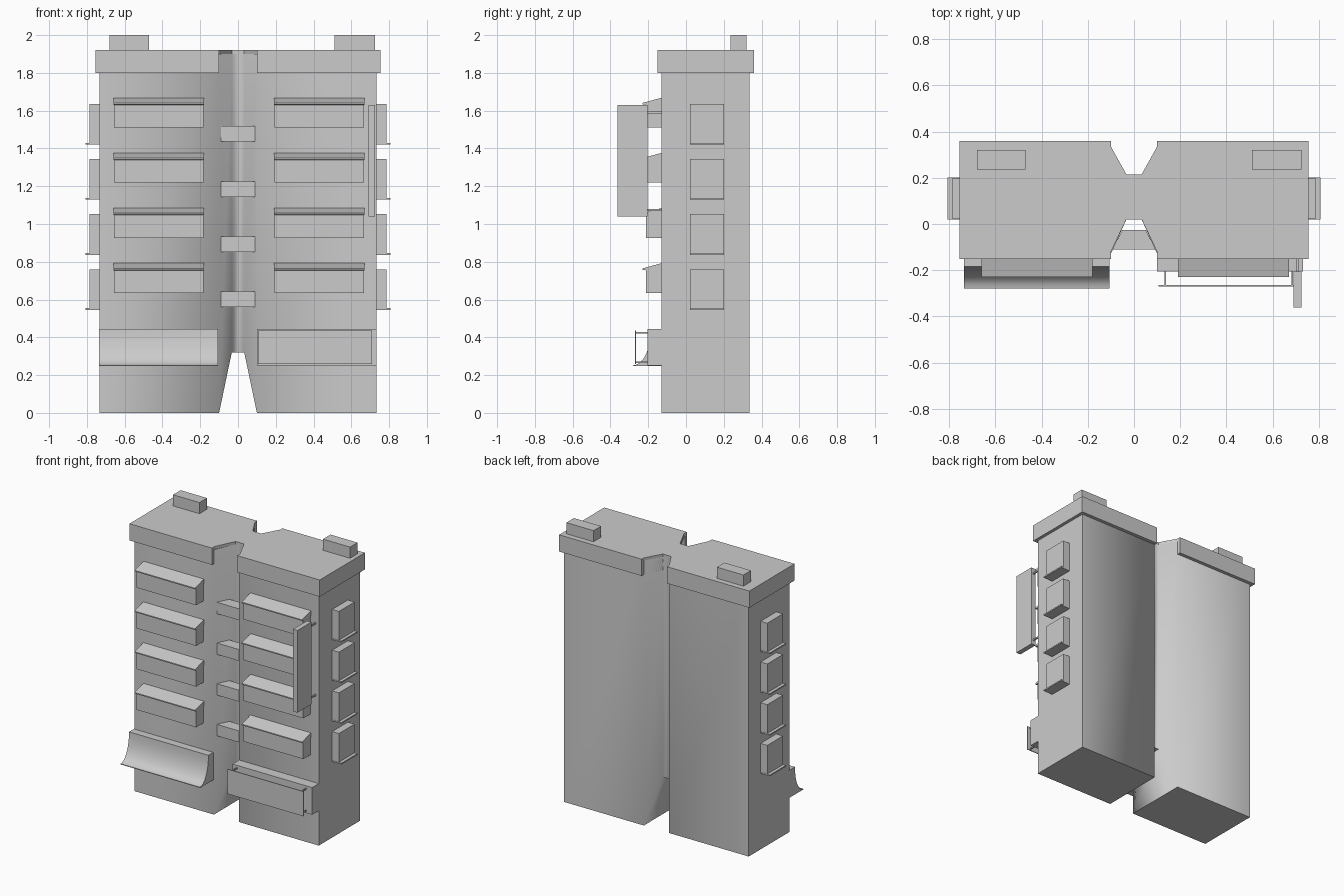
import bpy, bmesh, math

if "Cube" in bpy.data.objects:
    bpy.data.objects.remove(bpy.data.objects["Cube"])


def finish(name, bm, smooth=None):
    bmesh.ops.recalc_face_normals(bm, faces=bm.faces)
    mesh = bpy.data.meshes.new(name)
    bm.to_mesh(mesh)
    bm.free()
    ob = bpy.data.objects.new(name, mesh)
    bpy.context.collection.objects.link(ob)
    if smooth:
        bpy.ops.object.select_all(action='DESELECT')
        ob.select_set(True)
        bpy.context.view_layer.objects.active = ob
        bpy.ops.object.shade_smooth_by_angle(angle=math.radians(smooth))
    return ob


def box(name, x, y, z):
    bm = bmesh.new()
    bmesh.ops.create_cube(bm, size=1)
    for v in bm.verts:
        v.co = [a + (b - a) * (c + 0.5) for (a, b), c in zip((x, y, z), v.co)]
    return finish(name, bm)


def prism(name, pts, lo, hi, axis, smooth=None):
    # Extrude a 2D outline: axis 'z' takes (x, y) points, axis 'x' takes (y, z)
    place = (lambda p, t: (p[0], p[1], t)) if axis == 'z' else (lambda p, t: (t, p[0], p[1]))
    bm = bmesh.new()
    a = [bm.verts.new(place(p, lo)) for p in pts]
    b = [bm.verts.new(place(p, hi)) for p in pts]
    bm.faces.new(a)
    bm.faces.new(b)
    for i in range(len(pts)):
        j = (i + 1) % len(pts)
        bm.faces.new((a[i], a[j], b[j], b[i]))
    return finish(name, bm, smooth)


def mirrored(half):
    return half + [(-x, y) for x, y in reversed(half)]


# Tower body: two blocks joined by a neck, with a tapered passage at the base
W, N = 0.732, 0.033
outline = mirrored([(N, 0.02), (0.10, -0.13), (W, -0.13),
                    (W, 0.335), (0.10, 0.335), (N, 0.215)])
bm = bmesh.new()
low = [bm.verts.new((x, y, 0.32 if abs(x) < 0.05 else 0)) for x, y in outline]
top = [bm.verts.new((x, y, 1.9)) for x, y in outline]
bm.faces.new(top)
for i in range(12):
    j = (i + 1) % 12
    bm.faces.new((low[i], low[j], top[j], top[i]))
for quad in ((1, 2, 3, 4), (0, 1, 4, 5), (0, 5, 6, 11), (6, 7, 10, 11), (7, 8, 9, 10)):
    bm.faces.new([low[i] for i in quad])
finish("tower_body", bm, 70)

# Roof parapet following the notches
prism("roof_parapet", mirrored([(N, 0.02), (0.10, -0.12), (0.10, -0.152), (0.755, -0.152),
                                (0.755, 0.36), (0.10, 0.36), (0.10, 0.335), (N, 0.215)]),
      1.8, 1.92, 'z')
box("roof_vent_left", (-0.68, -0.47), (0.235, 0.32), (1.91, 2.0))
box("roof_vent_right", (0.51, 0.725), (0.235, 0.32), (1.91, 2.0))

for n in range(4):
    up = n * 0.292
    # Front balconies with sloping canopies
    for side, x0 in (("left", -0.66), ("right", 0.19)):
        z = 0.635 + up
        prism(f"balcony_{side}_{n}",
              [(-0.12, z), (-0.213, z), (-0.213, z + 0.13), (-0.12, z + 0.13)],
              x0 + 0.003, x0 + 0.477, 'x')
        prism(f"balcony_canopy_{side}_{n}",
              [(-0.12, z + 0.12), (-0.213, z + 0.12), (-0.23, z + 0.122),
               (-0.23, z + 0.13), (-0.12, z + 0.16)], x0, x0 + 0.48, 'x')
    # Bridging panels in the front recess
    prism(f"recess_panel_{n}", [(-0.093, -0.11), (0.093, -0.11), (0.05, -0.025), (-0.05, -0.025)],
          0.56 + up, 0.642 + up, 'z')
    # Side bay windows and sills
    for side, s in (("left", -1), ("right", 1)):
        z = 0.548 + up
        box(f"side_bay_{side}_{n}", (s * 0.72, s * 0.785), (0.022, 0.2), (z, z + 0.212))
        box(f"side_sill_{side}_{n}", (s * 0.72, s * 0.807), (0.02, 0.202), (z - 0.003, z + 0.006))

# Curved shop awning on the left
curve = [(-0.185 - 0.095 * (1 - math.cos(t)), 0.445 - 0.193 * math.sin(t))
         for t in (i * math.pi / 16 for i in range(9))]
prism("shop_awning", [(-0.12, 0.445)] + curve + [(-0.28, 0.247), (-0.12, 0.247)],
      -0.735, -0.105, 'x', 30)

# Shop fascia and stand-off sign board on the right
box("shop_fascia", (0.10, 0.732), (-0.205, -0.12), (0.25, 0.445))
box("shop_sign_board", (0.105, 0.71), (-0.271, -0.265), (0.258, 0.435))
for x in (0.135, 0.685):
    for z in (0.268, 0.425):
        box("shop_sign_bracket", (x - 0.004, x + 0.004), (-0.267, -0.2), (z - 0.004, z + 0.004))

# Tall blade sign on brackets
box("blade_sign", (0.69, 0.725), (-0.362, -0.205), (1.04, 1.63))
for z in (1.075, 1.59):
    box("blade_sign_bracket", (0.702, 0.712), (-0.21, -0.12), (z - 0.005, z + 0.005))
